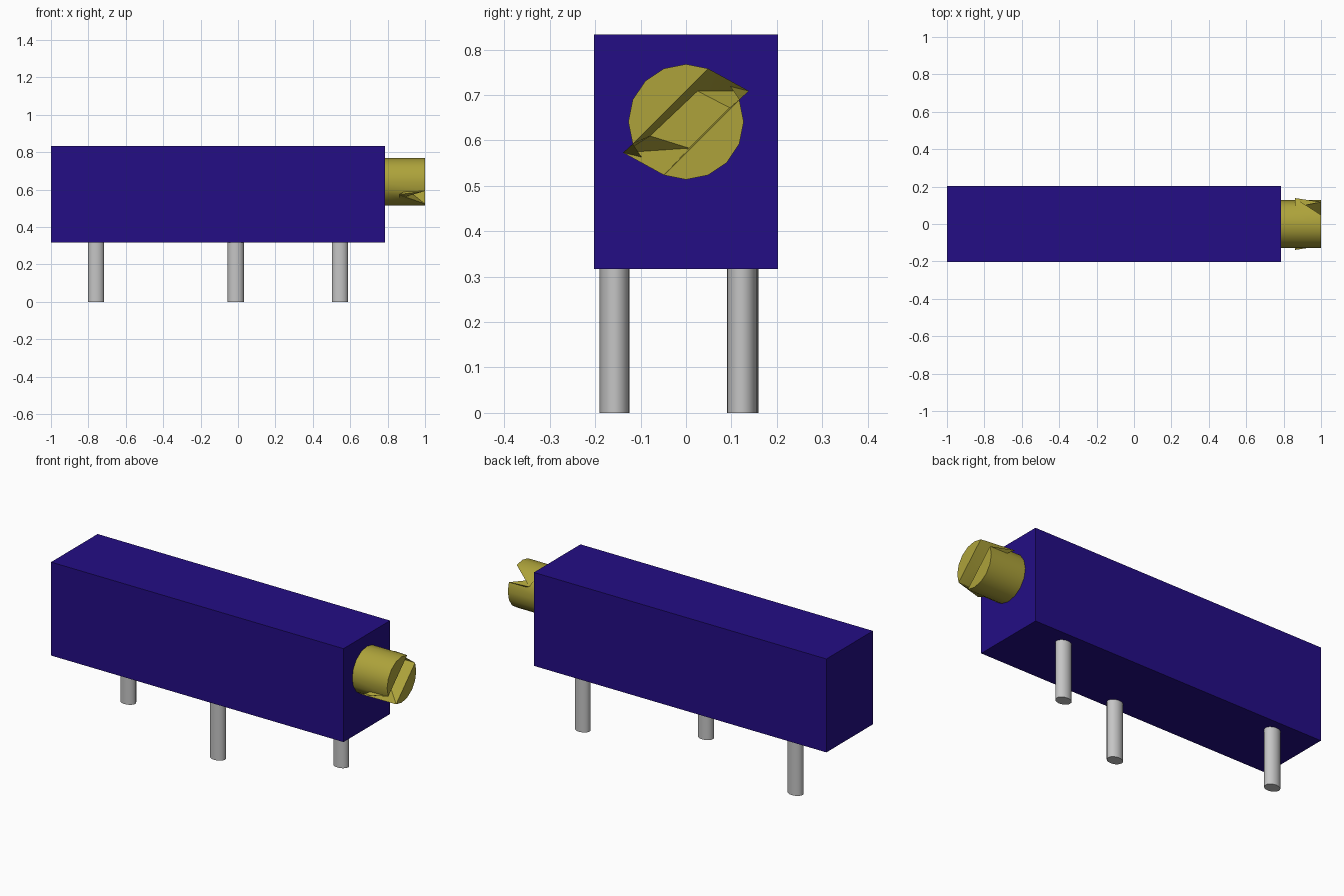
import bpy, bmesh, math

old = bpy.data.objects.get("Cube")
if old:
    bpy.data.objects.remove(old, do_unlink=True)


def material(name, rgb):
    m = bpy.data.materials.new(name)
    m.use_nodes = True
    m.diffuse_color = (*rgb, 1)
    m.node_tree.nodes["Principled BSDF"].inputs["Base Color"].default_value = (*rgb, 1)
    return m


purple = material("deep violet plastic", (0.017, 0.004, 0.235))
brass = material("brass", (0.42, 0.365, 0.043))
steel = material("pale grey metal", (0.56, 0.56, 0.56))


def finish(name, bm, mat, smooth=False):
    bmesh.ops.recalc_face_normals(bm, faces=bm.faces[:])
    me = bpy.data.meshes.new(name)
    bm.to_mesh(me)
    bm.free()
    me.materials.append(mat)
    ob = bpy.data.objects.new(name, me)
    bpy.context.collection.objects.link(ob)
    if smooth:
        bpy.ops.object.select_all(action='DESELECT')
        ob.select_set(True)
        bpy.context.view_layer.objects.active = ob
        bpy.ops.object.shade_smooth_by_angle(angle=math.radians(30))
    return ob


# Rectangular housing
bm = bmesh.new()
bmesh.ops.create_cube(bm, size=1)
bmesh.ops.scale(bm, vec=(1.787, 0.406, 0.516), verts=bm.verts)
bmesh.ops.translate(bm, vec=(-0.1065, 0, 0.575), verts=bm.verts)
finish("housing", bm, purple)

# Three oval pins, the middle one offset to the front
for name, x, y in (("right_pin", -0.759, 0.127), ("middle_pin", -0.012, -0.157),
                   ("left_pin", 0.545, 0.123)):
    bm = bmesh.new()
    bmesh.ops.create_cone(bm, cap_ends=True, segments=20, radius1=1, radius2=1, depth=1)
    bmesh.ops.scale(bm, vec=(0.043, 0.033, 0.325), verts=bm.verts)
    bmesh.ops.translate(bm, vec=(x, y, 0.1625), verts=bm.verts)
    finish(name, bm, steel, True)

# Adjusting screw: 16-sided shaft with a diagonal slot that notches the rim
R, CZ, BASE, NOTCH, FLOOR, TIP = 0.127, 0.641, 0.78, 0.86, 0.925, 1.0
N = 16
bm = bmesh.new()


def ring_point(i, x):
    a = 2 * math.pi * i / N
    return bm.verts.new((x, R * math.cos(a), CZ + R * math.sin(a)))


def slot_point(u, v, x):
    # u runs along the slot, v across it
    s = math.sqrt(0.5)
    return bm.verts.new((x, (u - v) * s, CZ + (u + v) * s))


base = [ring_point(i, BASE) for i in range(N)]
rim = [ring_point(i, NOTCH if i in (2, 10) else TIP) for i in range(N)]
bm.faces.new(base)
for i in range(N):
    j = (i + 1) % N
    bm.faces.new((base[i], base[j], rim[j], rim[i]))

# The two halves of the screw head
bm.faces.new(rim[3:10])
bm.faces.new(rim[11:] + rim[:2])

# Slot floor, side walls and the burrs at both open ends
a = slot_point(-0.078, 0.034, FLOOR)
b = slot_point(-0.036, -0.046, FLOOR)
c = slot_point(0.09, -0.046, FLOOR)
d = slot_point(0.066, 0.030, FLOOR)
burr_up = slot_point(0.146, -0.050, NOTCH)
burr_low = slot_point(-0.146, 0.050, NOTCH)
bm.faces.new((a, b, c, d))
bm.faces.new((rim[9], rim[3], d, a))
bm.faces.new((rim[11], b, c, rim[1]))
for burr, mid, k1, p, q, k2 in ((burr_up, rim[2], rim[3], d, c, rim[1]),
                                (burr_low, rim[10], rim[9], a, b, rim[11])):
    for tri in ((burr, k1, p), (burr, p, q), (burr, q, k2),
                (mid, k1, burr), (mid, burr, k2)):
        bm.faces.new(tri)
finish("adjusting_screw", bm, brass, True)
